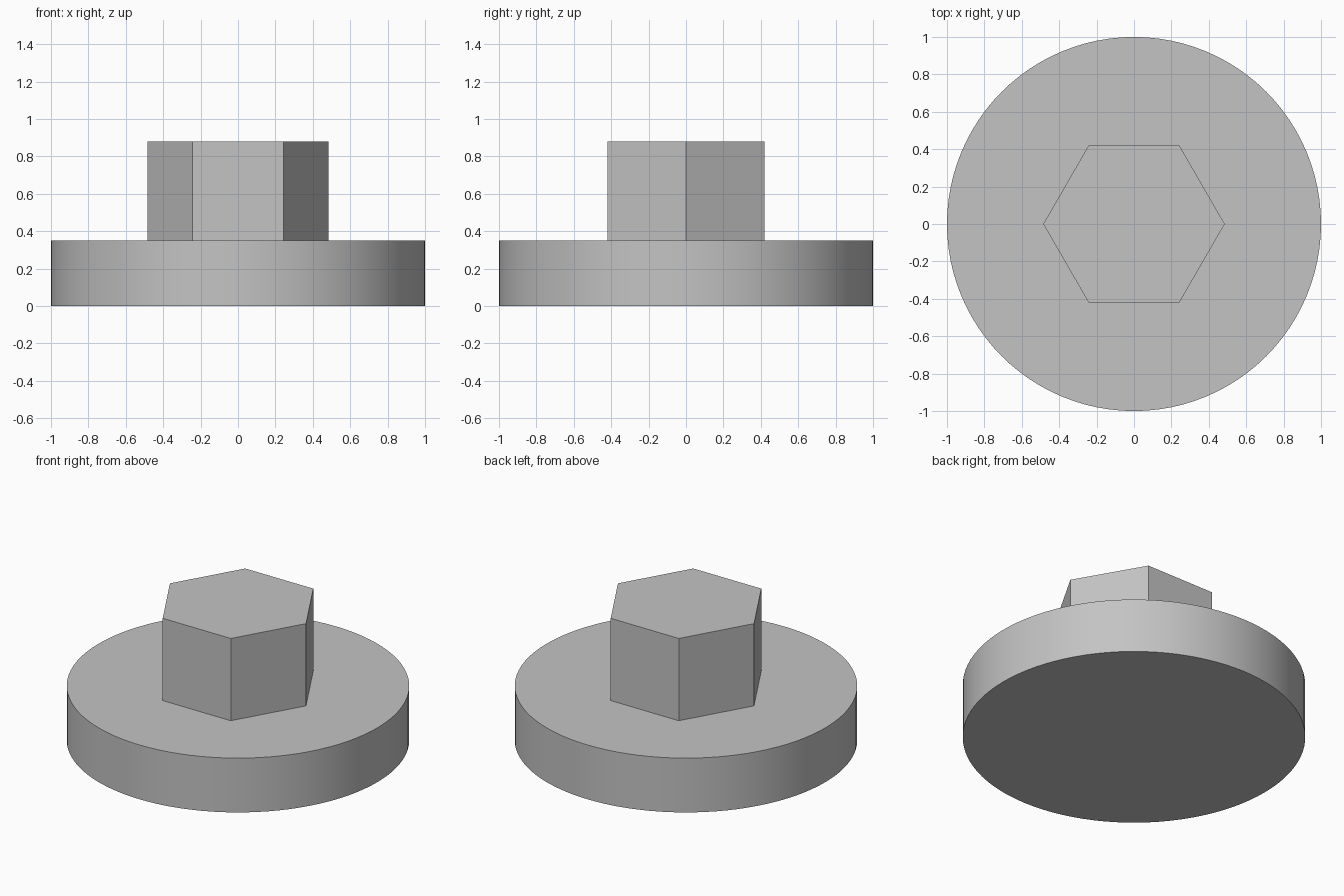
import bpy
import math

cube = bpy.data.objects.get("Cube")
if cube:
    bpy.data.objects.remove(cube, do_unlink=True)

# Single plain grey
grey = bpy.data.materials.new("plain_grey")
grey.use_nodes = True
colour = (0.55, 0.55, 0.55, 1)
grey.diffuse_color = colour
grey.node_tree.nodes["Principled BSDF"].inputs["Base Color"].default_value = colour

FLANGE_TOP = 0.35
HEAD_TOP = 0.88


def prism(name, sides, radius, bottom, top, turn=0.0):
    """Upright prism between two heights."""
    bpy.ops.mesh.primitive_cylinder_add(
        vertices=sides, radius=radius, depth=top - bottom,
        location=(0, 0, (bottom + top) / 2), rotation=(0, 0, turn))
    obj = bpy.context.object
    obj.name = name
    obj.data.name = name
    obj.data.materials.append(grey)
    bpy.ops.object.transform_apply(location=True, rotation=True, scale=True)
    return obj


# Hexagonal head with corners on the x axis, sunk into the flange for the union
head = prism("hex_head", 6, 0.485, FLANGE_TOP / 2, HEAD_TOP, math.radians(30))

# Round flange
flange = prism("flange_with_hex_head", 96, 1.0, 0, FLANGE_TOP)

# Fuse both into one solid
union = flange.modifiers.new("join_head", "BOOLEAN")
union.operation = "UNION"
union.solver = "EXACT"
union.object = head
bpy.ops.object.modifier_apply(modifier=union.name)
bpy.data.objects.remove(head, do_unlink=True)

# Smooth round wall, crisp hexagon and rims
bpy.ops.object.shade_smooth_by_angle(angle=math.radians(30))
